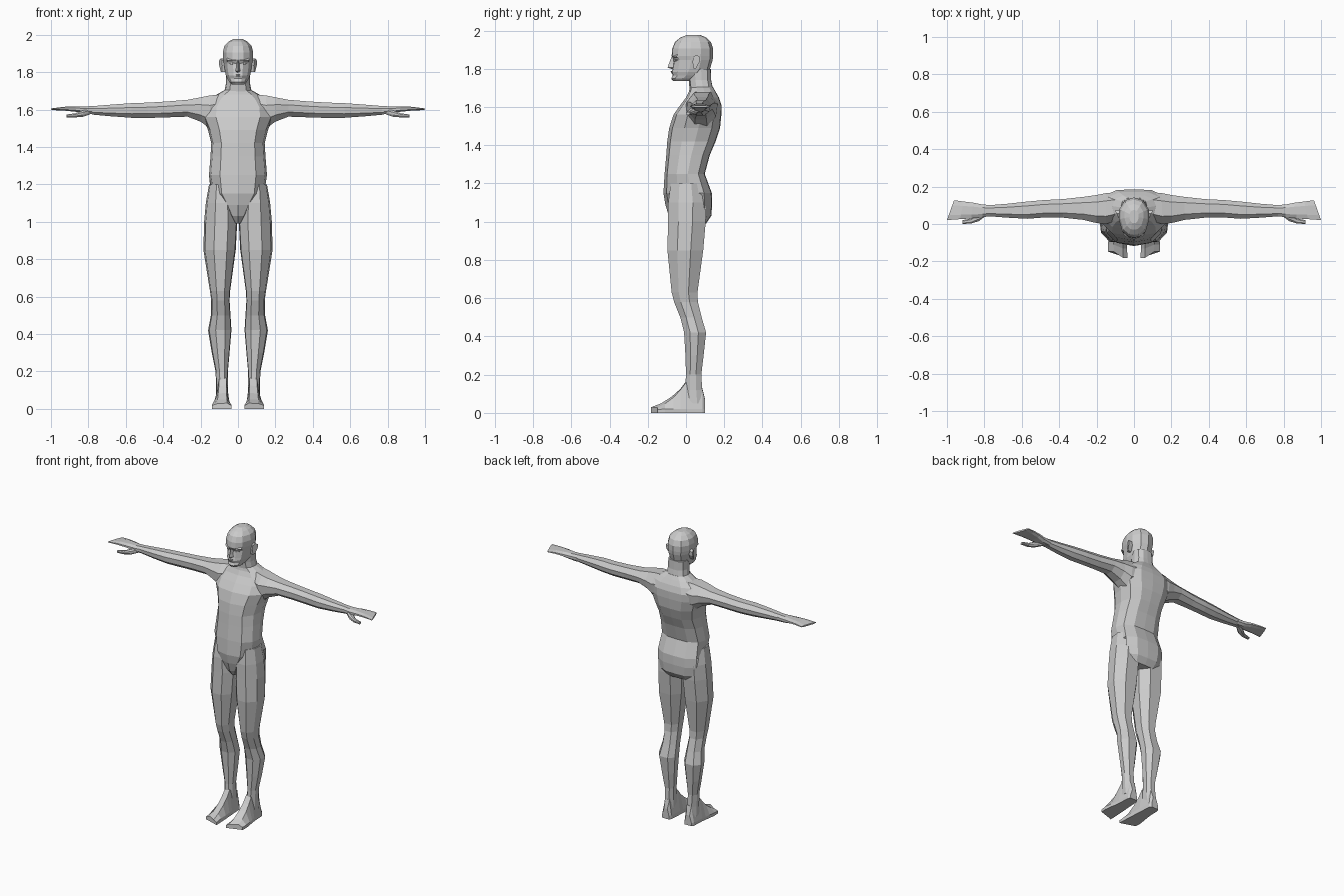
import bpy, bmesh
from mathutils import Vector

skin = bpy.data.materials.new("light grey")
skin.diffuse_color = (0.6, 0.6, 0.6, 1)


def loft(name, rings, mirror=False):
    """Skin a list of equal-length point rings, cap both ends."""
    bm = bmesh.new()
    loops = [[bm.verts.new(p) for p in r] for r in rings]
    n = len(loops[0])
    for a, b in zip(loops, loops[1:]):
        for i in range(n):
            j = (i + 1) % n
            bm.faces.new((a[i], a[j], b[j], b[i]))
    bm.faces.new(loops[0])
    bm.faces.new(loops[-1])
    bmesh.ops.recalc_face_normals(bm, faces=bm.faces)
    me = bpy.data.meshes.new(name)
    bm.to_mesh(me)
    bm.free()
    me.materials.append(skin)
    ob = bpy.data.objects.new(name, me)
    bpy.context.collection.objects.link(ob)
    if mirror:
        ob.modifiers.new("Mirror", 'MIRROR').use_mirror_merge = False
    return ob


def mirrored(half):
    """Close a half section that starts and ends on the middle line."""
    return half + [(-x, y) for x, y in half[-2:0:-1]]


def fit(section, u0, u1, v0, v1):
    """Scale a unit section into a box."""
    return [((u0 + u1) / 2 + u * (u1 - u0) / 2,
             (v0 + v1) / 2 + v * (v1 - v0) / 2) for u, v in section]


BODY = mirrored([(0, -1), (.62, -.87), (.93, -.4), (1, .15),
                 (.88, .68), (.5, .97), (0, 1)])
HEAD = mirrored([(0, -1), (.35, -.96), (.75, -.7), (.98, -.1), (.95, .4),
                 (.6, .85), (0, 1)])
LIMB = [(-.45, -1), (.35, -1), (.9, -.45), (1, .3), (.5, 1),
        (-.5, 1), (-1, .4), (-.95, -.45)]

# torso: height, front half width, back half width, front y, back y
torso = [(.99, .02, .13, -.06, .105), (1.03, .05, .15, -.09, .132),
         (1.09, .09, .165, -.108, .137), (1.15, .14, .165, -.118, .135),
         (1.25, .155, .155, -.112, .098), (1.35, .147, .147, -.103, .125),
         (1.42, .143, .143, -.098, .155), (1.49, .16, .16, -.088, .178),
         (1.56, .19, .185, -.065, .185), (1.61, .185, .185, -.03, .185),
         (1.65, .155, .155, .0, .172), (1.68, .115, .115, .015, .155),
         (1.705, .07, .07, .02, .14)]
rings = []
for z, wf, wb, yf, yb in torso:
    rings.append([(x * (wf if v[1] < .3 else wb), y, z)
                  for v in BODY for x, y in [(v[0], fit([v], -1, 1, yf, yb)[0][1])]])
loft("torso", rings)

# neck and head: height, half width, front y, back y
neck = [(1.66, .085, .02, .15), (1.70, .072, .018, .14),
        (1.74, .064, .014, .132), (1.80, .064, .01, .13)]
head = [(1.735, .035, -.066, .035), (1.748, .048, -.077, .055),
        (1.765, .058, -.069, .09), (1.782, .066, -.075, .115),
        (1.80, .07, -.07, .126), (1.845, .077, -.063, .139),
        (1.868, .081, -.075, .142), (1.905, .083, -.072, .142),
        (1.94, .074, -.058, .13), (1.963, .052, -.03, .107),
        (1.977, .026, .005, .075)]
for name, sec, rows in (("neck", BODY, neck), ("head", HEAD, head)):
    loft(name, [[(x, y, z) for x, y in fit(sec, -w, w, a, b)]
                for z, w, a, b in rows])

# nose, lips and brow: triangular ridges on the face
loft("nose", [[(-w, -.05, z), (0, y, z), (w, -.05, z)] for z, w, y in
              [(1.797, .014, -.07), (1.806, .02, -.097), (1.825, .014, -.09),
               (1.866, .01, -.074)]])
loft("lips", [[(x, -.05, 1.773), (x, y, 1.777), (x, y + .003, 1.782),
               (x, y, 1.787), (x, -.05, 1.791)]
              for x, y in [(-.028, -.06), (0, -.08), (.028, -.06)]])
loft("brow", [[(x, -.04, 1.857), (x, y, 1.862), (x, -.04, 1.878)]
              for x, y in [(.01, -.077), (.035, -.074), (.06, -.052)]], True)

# eyes
loft("eye", [[(x, -.04, 1.845 - h), (x, y, 1.845 - h), (x, y, 1.845 + h),
              (x, -.04, 1.845 + h)]
             for x, y, h in [(.016, -.062, .002), (.03, -.066, .006),
                             (.046, -.055, .002)]], True)

# ears
EAR = [(.04, 1.80), (.034, 1.835), (.038, 1.862), (.055, 1.873),
       (.072, 1.862), (.07, 1.835), (.052, 1.802)]
loft("ear", [[(x + (y - .034) * k, y, z) for y, z in EAR]
             for x, k in [(.06, 0), (.084, .45)]], True)

# legs: height, inner x, outer x, front y, back y
leg = [(1.20, .03, .155, -.08, .085), (1.10, .012, .172, -.093, .105),
       (1.0, .004, .181, -.094, .103), (.85, .012, .185, -.097, .09),
       (.63, .042, .15, -.075, .06), (.58, .045, .143, -.062, .062),
       (.50, .04, .145, -.03, .082), (.42, .035, .16, -.01, .105),
       (.30, .045, .14, -.003, .092), (.20, .054, .12, .0, .08),
       (.12, .053, .117, -.005, .085), (.05, .053, .118, -.01, .095)]
loft("leg", [[(x, y, z) for x, y in fit(LIMB, a, b, c, d)]
             for z, a, b, c, d in leg], True)

# feet: y at inner side, y at outer side, inner x, outer x, top height
foot = [(.10, .10, .06, .112, .07), (.085, .085, .05, .12, .13),
        (.0, .0, .045, .124, .165), (-.03, -.03, .043, .128, .125),
        (-.075, -.065, .04, .134, .085), (-.13, -.11, .037, .14, .05),
        (-.182, -.148, .035, .138, .03)]
rings = []
for yi, yo, a, b, t in foot:
    w = b - a
    rings.append([(a, yi, 0), (a, yi, min(.025, t * .6)), (a + .22 * w, yi, t),
                  (b - .3 * w, yo, t * .96), (b, yo, min(.02, t * .6)), (b, yo, 0)])
loft("foot", rings, True)

# arms: x, front y, back y, bottom z, top z
arm = [(.08, .02, .17, 1.53, 1.682), (.15, .0, .165, 1.50, 1.675),
       (.20, .005, .155, 1.535, 1.665), (.27, .022, .145, 1.562, 1.652),
       (.38, .034, .133, 1.558, 1.643), (.48, .035, .128, 1.555, 1.637),
       (.57, .028, .12, 1.556, 1.634), (.68, .034, .108, 1.564, 1.626),
       (.78, .042, .10, 1.573, 1.618)]
loft("arm", [[(x, y, z) for y, z in fit(LIMB, a, b, c, d)]
             for x, a, b, c, d in arm], True)

# hands: x at front, x at back, front y, back y, bottom z, top z
HAND = [(-1, -.4), (-.6, -1), (.6, -1), (1, -.4), (1, .4), (.5, 1), (-.5, 1), (-1, .4)]
hand = [(.76, .76, .043, .101, 1.574, 1.619), (.81, .81, .036, .104, 1.577, 1.617),
        (.87, .86, .03, .114, 1.588, 1.617), (.93, .91, .026, .12, 1.594, 1.615),
        (1.0, .962, .021, .127, 1.597, 1.607)]
loft("hand", [[(xf + (xb - xf) * (y - a) / (b - a), y, z)
               for y, z in fit(HAND, a, b, c, d)]
              for xf, xb, a, b, c, d in hand], True)

# thumbs
thumb = [(.79, .045, .075, 1.574, 1.605), (.83, .015, .06, 1.561, 1.595),
         (.87, .003, .03, 1.558, 1.58), (.918, .0, .02, 1.558, 1.573)]
loft("thumb", [[(x, y, z) for y, z in fit(HAND, a, b, c, d)]
               for x, a, b, c, d in thumb], True)
